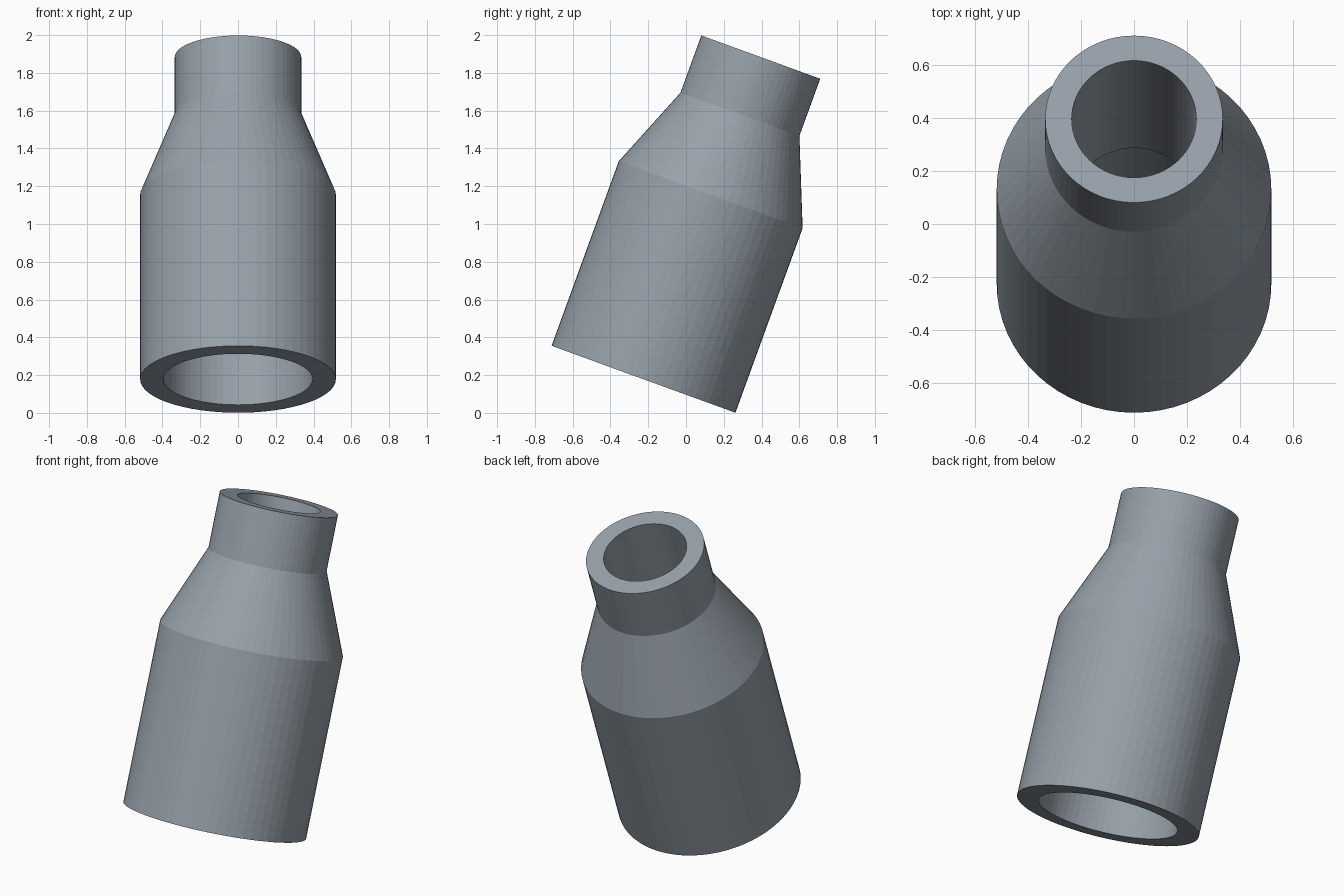
import bpy, bmesh, math
from mathutils import Matrix, Vector

if "Cube" in bpy.data.objects:
    bpy.data.objects.remove(bpy.data.objects["Cube"])

SIDES = 64
# closed wall profile (radius, distance along axis): outside going up, bore going down
profile = [(0.518, 0), (0.518, 1.04), (0.335, 1.493), (0.335, 1.815),
           (0.235, 1.815), (0.235, 0.85), (0.395, 0.85), (0.395, 0)]

# revolve the profile into rings joined by quads
bm = bmesh.new()
rings = []
for r, h in profile:
    rings.append([bm.verts.new((r * math.cos(2 * math.pi * i / SIDES),
                                r * math.sin(2 * math.pi * i / SIDES), h))
                  for i in range(SIDES)])
for k, ring in enumerate(rings):
    nxt = rings[(k + 1) % len(rings)]
    for i in range(SIDES):
        j = (i + 1) % SIDES
        bm.faces.new((ring[i], ring[j], nxt[j], nxt[i]))
bmesh.ops.recalc_face_normals(bm, faces=bm.faces)

# lean the fitting 20 degrees backwards and rest its rim on the ground
tilt = Matrix.Rotation(math.radians(-20), 4, 'X')
bm.transform(Matrix.Translation(Vector((0, -0.225, 0.178))) @ tilt)

mesh = bpy.data.meshes.new("pipe_reducer")
bm.to_mesh(mesh)
bm.free()
obj = bpy.data.objects.new("pipe_reducer", mesh)
bpy.context.collection.objects.link(obj)

# slate grey plastic
slate = bpy.data.materials.new("slate_grey")
slate.diffuse_color = (0.31, 0.355, 0.40, 1)
slate.use_nodes = True
slate.node_tree.nodes["Principled BSDF"].inputs["Base Color"].default_value = slate.diffuse_color
mesh.materials.append(slate)
